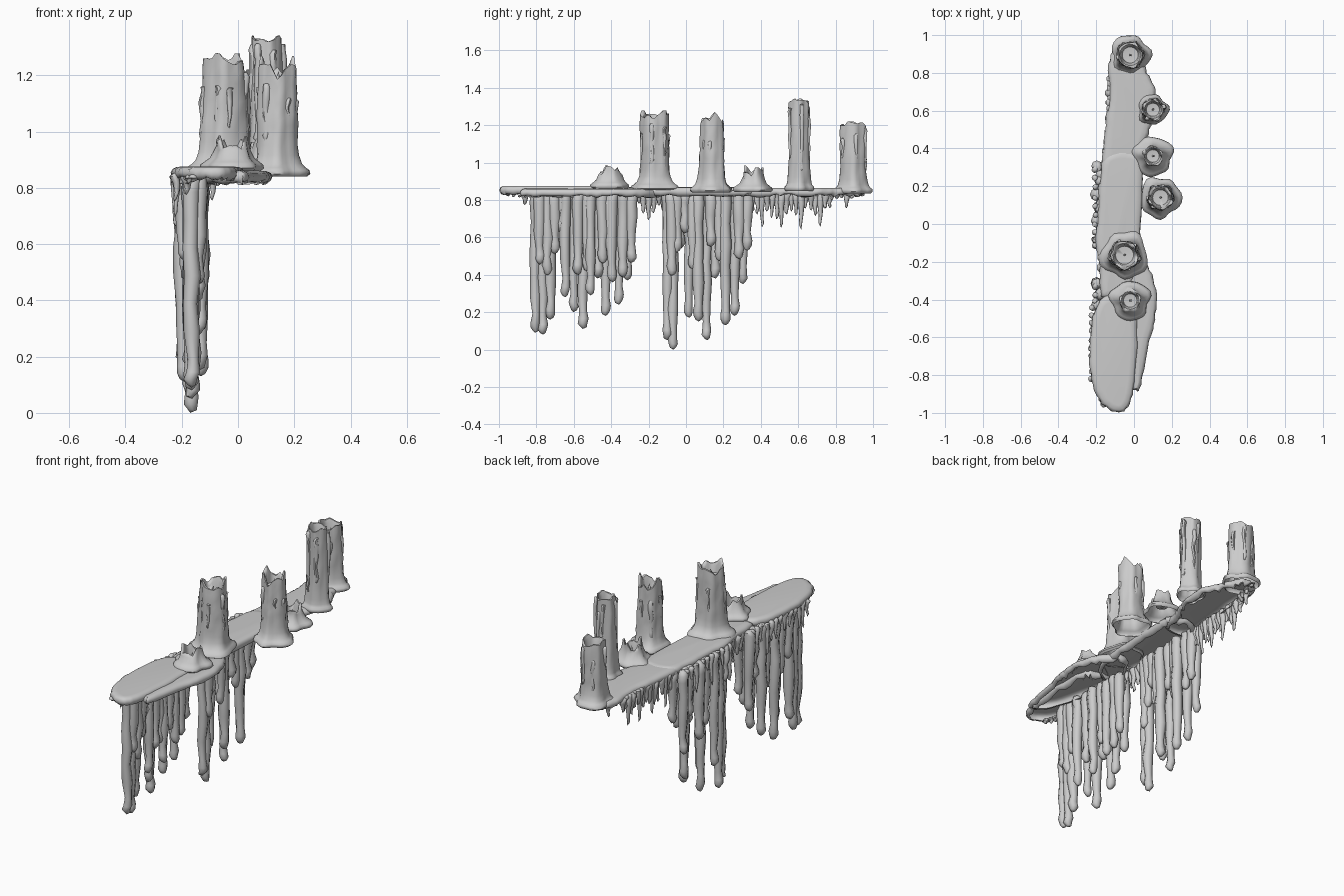
import bpy, bmesh, math, random
from mathutils import Vector

if "Cube" in bpy.data.objects:
    bpy.data.objects.remove(bpy.data.objects["Cube"])

random.seed(7)
rnd = random.uniform


def finish(name, bm):
    bmesh.ops.recalc_face_normals(bm, faces=bm.faces)
    me = bpy.data.meshes.new(name)
    bm.to_mesh(me)
    bm.free()
    ob = bpy.data.objects.new(name, me)
    bpy.context.collection.objects.link(ob)
    return ob


def skin(bm, rings):
    """Bridge rings of coordinates; a ring of one point closes to a tip."""
    vr = [[bm.verts.new(p) for p in r] for r in rings]
    for a, b in zip(vr, vr[1:]):
        n = len(a)
        for i in range(n):
            j = (i + 1) % n
            if len(b) == 1:
                bm.faces.new((a[i], a[j], b[0]))
            else:
                bm.faces.new((a[i], a[j], b[j], b[i]))
    return vr


def smooth_outline(pts, sub=5):
    """Closed Catmull-Rom curve through the outline points."""
    out, n = [], len(pts)
    for i in range(n):
        p0, p1, p2, p3 = (Vector(pts[(i + k) % n]) for k in (-1, 0, 1, 2))
        for s in range(sub):
            t = s / sub
            out.append(0.5 * (2 * p1 + (p2 - p0) * t + (2 * p0 - 5 * p1 + 4 * p2 - p3) * t * t
                              + (3 * p1 - p0 - 3 * p2 + p3) * t ** 3))
    return out


def puddle(name, pts, z):
    """Wax sheet, open below, with a rounded wavy lip. Outline runs anticlockwise."""
    o = smooth_outline(pts)
    n = len(o)
    nor = []
    for i in range(n):
        d = (o[(i + 1) % n] - o[i - 1]).normalized()
        nor.append(Vector((d.y, -d.x)))
    wave = [rnd(-0.006, 0.006) for _ in o]
    rings = []
    for off, dz, w in ((-0.022, -0.042, 1.5), (-0.008, -0.04, 1.5), (0.0, -0.025, 1), (-0.004, -0.01, 0.5),
                       (-0.016, -0.001, 0), (-0.04, 0.001, 0)):
        ps = [o[i] + nor[i] * (off + wave[i] * w) for i in range(n)]
        rings.append([(p.x, p.y, z + dz + wave[i] * w) for i, p in enumerate(ps)])
    bm = bmesh.new()
    vr = skin(bm, rings)
    bm.faces.new(vr[-1])
    return finish(name, bm)


def drip(bm, x, y, top, bot, r, n=8, wide=1.0):
    """Hanging run of wax: domed top, uneven stem, then a bulb and a tip."""
    h = top - bot
    prof = [(top + r * .5, .45), (top + r * .3, .85)]
    if h < 0.2:
        prof += [(top - .005, 1.1), (top - h * .3, .85), (top - h * .65, .5), (top - h * .88, .4)]
    else:
        prof += [(top - .01, 1.1), (top - .05, 1.1)]
        k = max(2, int(h / .12))
        prof += [(top - .05 - (h - .15) * i / k, rnd(.88, 1.12)) for i in range(1, k)]
        prof += [(bot + .10, .72), (bot + .055, .9), (bot + .03, .88), (bot + .01, .55)]
    rings, cx, cy = [], x, y
    for z, f in prof:
        rings.append([(cx + r * f * math.cos(i * math.tau / n), cy + wide * r * f * math.sin(i * math.tau / n), z)
                      for i in range(n)])
        cx, cy = x + rnd(-.006, .006), y + rnd(-.004, .004)
    rings.append([(cx, cy, bot)])
    bm.faces.new(skin(bm, rings)[0])


def candle(name, x, y, z0, top, r, base, jag):
    """Melted candle: spread foot, fluted body, ragged hollow rim and wick."""
    n, h = 28, top - z0
    ph = [rnd(0, math.tau) for _ in range(6)]

    def flute(a, t):
        return (.05 * math.sin(2 * a + ph[0] + t) + .06 * math.sin(5 * a + ph[1] + .5 * math.sin(5 * t))
                + .035 * math.sin(8 * a + ph[2] - t))

    def rim(a):
        return jag * (.5 * math.sin(2 * a + ph[3]) + .35 * math.sin(5 * a + ph[4]) + .15 * math.sin(9 * a) - 1)

    def lobes(a):
        return .07 * math.sin(3 * a + ph[5]) + .06 * math.sin(5 * a + ph[1]) + .03 * math.sin(7 * a)

    angs = [i * math.tau / n for i in range(n)]

    # foot flares in a concave curve
    rings = []
    for dz, rr, w in [(-.02, base * .9, 1), (-.01, base, 1), (.003, base * .97, 1), (.012, base * .86, 1),
                      (.026, r + (base - r) * .4, .7), (.055, r * 1.14, .4)]:
        rs = [rr * (1 + w * lobes(a) + (1 - w) * flute(a, 0)) for a in angs]
        rings.append([(x + q * math.cos(a), y + q * math.sin(a), z0 + dz) for q, a in zip(rs, angs)])
    # body
    steps = max(2, int(h / .045))
    for i in range(1, steps + 1):
        t = i / steps
        f = 1.1 - .12 * t + rnd(-.025, .025)
        rs = [r * f * (1 + flute(a, 3 * t)) for a in angs]
        rings.append([(x + q * math.cos(a), y + q * math.sin(a), z0 + .055 + (h - .055 + rim(a)) * t)
                      for q, a in zip(rs, angs)])
    # rim thickness, then the inside of the cup
    floor = top - .07 - jag * .9
    for f, dz in ((.85, .0), (.74, -.02)):
        rings.append([(x + r * f * math.cos(a), y + r * f * math.sin(a), top + dz + rim(a)) for a in angs])
    rings.append([(x + r * .64 * math.cos(a), y + r * .64 * math.sin(a), floor + .005) for a in angs])
    rings.append([(x, y, floor)])
    bm = bmesh.new()
    skin(bm, rings)
    # wick
    skin(bm, [[(x + .006 * math.cos(k * math.tau / 6) + dx, y + .006 * math.sin(k * math.tau / 6), floor + dz)
               for k in range(6)] for dx, dz in ((0, -.005), (.002, .03))] + [[(x + .005, y, floor + .05)]])
    # runs down the side, half sunk into the body
    runs = 6 if h > .2 else 0
    for k in range(runs):
        a = k * math.tau / runs + rnd(-.3, .3)
        d = r * (.98 + flute(a, 2))
        zt = top - 2 * jag - rnd(.0, .08)
        drip(bm, x + d * math.cos(a), y + d * math.sin(a), zt, zt - (zt - z0) * rnd(.4, .9), rnd(.01, .013), 6)
    return finish(name, bm)


# wax sheets of the shelf
puddle("front_wax_sheet", [(-.08, -1.0), (-.02, -.95), (.01, -.8), (.02, -.55), (0, -.42), (-.05, -.38), (-.15, -.38),
                           (-.21, -.46), (-.235, -.65), (-.225, -.82), (-.17, -.95)], .875)
puddle("front_lower_wax_sheet", [(0, -.88), (.035, -.85), (.08, -.62), (.115, -.48), (.11, -.32), (.06, -.2),
                                 (-.05, -.13), (-.15, -.25), (-.17, -.4), (-.14, -.6), (-.08, -.8)], .86)
puddle("middle_wax_sheet", [(-.17, -.38), (-.06, -.37), (.02, -.22), (.04, 0), (.05, .2), (.045, .33), (0, .38),
                            (-.11, .38), (-.17, .32), (-.19, .1), (-.2, -.1), (-.18, -.25)], .868)
puddle("rear_wax_sheet", [(-.155, .28), (0, .27), (.05, .4), (.08, .5), (.11, .61), (.11, .71), (.07, .8), (.04, .87),
                          (0, .94), (-.07, .94), (-.13, .87), (-.13, .7), (-.15, .5)], .864)

# candles: name, x, y, base z, top z, radius, foot radius, raggedness
for c in [("rear_candle", -.02, .895, .855, 1.225, .066, .105, .018),
          ("tallest_candle", .10, .605, .868, 1.345, .054, .08, .015),
          ("rear_stub", .10, .36, .862, .99, .052, .105, .035),
          ("middle_candle", .14, .14, .86, 1.275, .064, .108, .045),
          ("thick_candle", -.05, -.165, .872, 1.285, .074, .125, .03),
          ("front_stub", -.02, -.405, .88, .995, .055, .105, .035)]:
    candle(*c)

# long hanging drips: (y, lowest z)
front = [(-.805, .09), (-.765, .08), (-.725, .16), (-.685, .54), (-.645, .28), (-.60, .20), (-.55, .11), (-.51, .29),
         (-.47, .38), (-.43, .18), (-.395, .36), (-.36, .24), (-.315, .37)]
middle = [(-.10, .05), (-.07, .0), (-.03, .54), (.015, .17), (.065, .15), (.11, .05), (.155, .38), (.21, .13),
          (.26, .18), (.305, .35)]
for name, group in (("front_drips", front), ("middle_drips", middle)):
    bm = bmesh.new()
    for i, (y, z) in enumerate(group):
        x = -.165 if i < 2 else (-.195, -.135, -.17)[i % 3]
        drip(bm, x, y, .835, z, rnd(.026, .03))
        # shorter runs in front of and behind the main one, closing the curtain
        drip(bm, -.14 if x < -.15 else -.185, y + .023, .835, max(z + .08, rnd(.38, .56)), .025, wide=1.15)
        drip(bm, -.205 if y > -.4 else -.222, y - .015, .845, rnd(.62, .78), .015)
    finish(name, bm)

# small icicles along the rest of the edge
bm = bmesh.new()
for y0, y1, x0, x1, low, high in ((-.95, -.83, -.165, -.21, .77, .82), (-.28, -.12, -.17, -.185, .68, .79),
                                  (.33, .77, -.155, -.125, .64, .77), (.78, .94, -.12, -.07, .75, .82)):
    k = int((y1 - y0) / .025)
    for i in range(k + 1):
        t = i / k
        drip(bm, x0 + (x1 - x0) * t + rnd(0, .015), y0 + (y1 - y0) * t, .84,
             low + rnd(0, .02) if i % 4 == 3 else rnd(low + .04, high), rnd(.015, .02), 7, 1.2)
finish("edge_icicles", bm)

bpy.ops.object.select_all(action='SELECT')
bpy.context.view_layer.objects.active = bpy.context.selected_objects[0]
bpy.ops.object.shade_smooth_by_angle(angle=math.radians(60))
